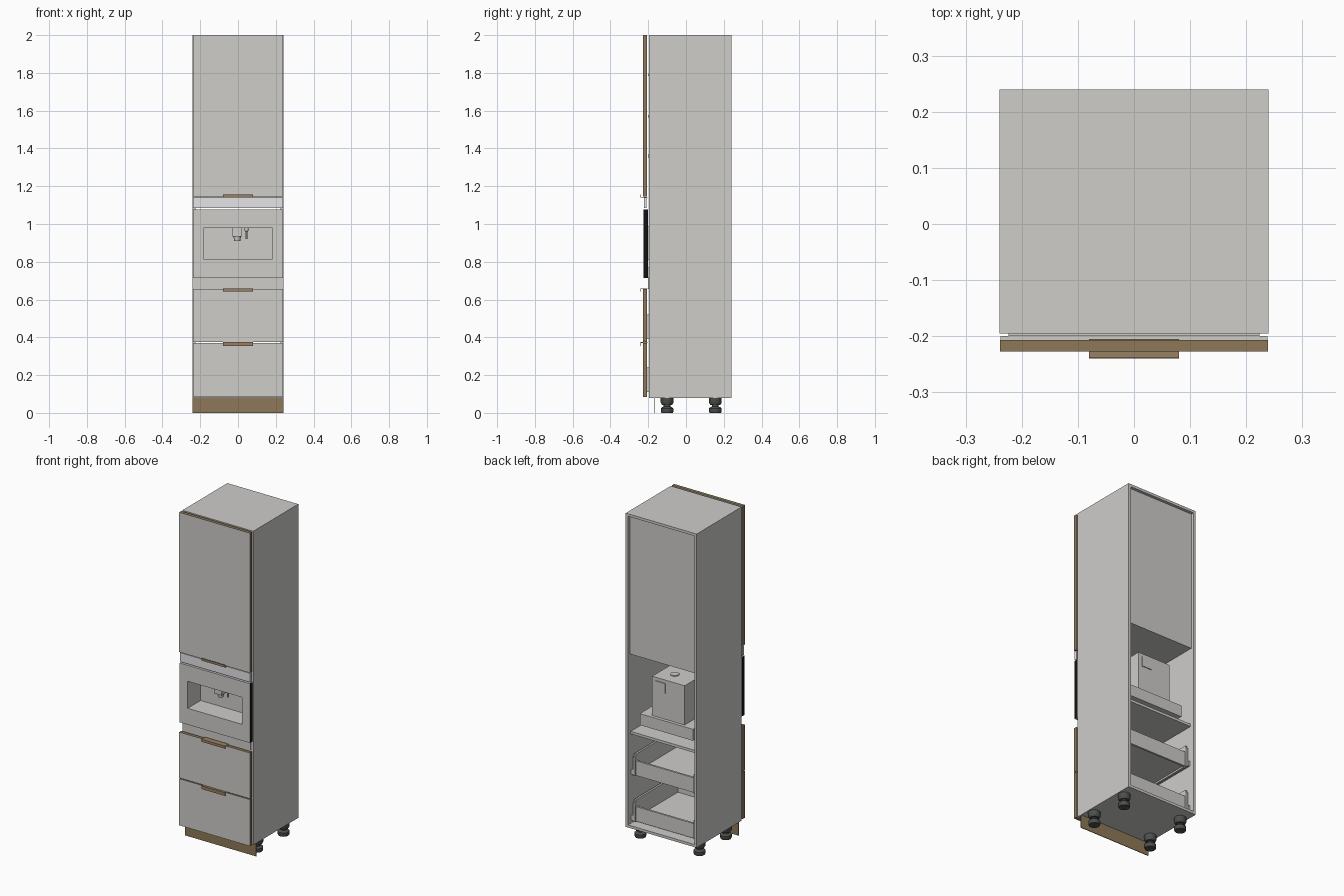
import bpy, bmesh, math

if "Cube" in bpy.data.objects:
    bpy.data.objects.remove(bpy.data.objects["Cube"])


def mat(name, rgb):
    m = bpy.data.materials.new(name)
    m.diffuse_color = (*rgb, 1)
    m.use_nodes = True
    m.node_tree.nodes["Principled BSDF"].inputs["Base Color"].default_value = m.diffuse_color
    return m


GREY = mat("light grey", (0.62, 0.61, 0.59))
WOOD = mat("wood edge brown", (0.27, 0.19, 0.095))
BRONZE = mat("handle bronze", (0.32, 0.22, 0.13))
DARK = mat("foot dark grey", (0.075, 0.08, 0.075))
BLACK = mat("black trim", (0.006, 0.006, 0.006))
WHITE = mat("white", (0.88, 0.88, 0.9))


def finish(name, bm, *mats):
    me = bpy.data.meshes.new(name)
    bmesh.ops.recalc_face_normals(bm, faces=bm.faces)
    bm.to_mesh(me)
    bm.free()
    for m in mats:
        me.materials.append(m)
    ob = bpy.data.objects.new(name, me)
    bpy.context.collection.objects.link(ob)
    return ob


def add_box(bm, x0, x1, y0, y1, z0, z1):
    vs = bmesh.ops.create_cube(bm, size=1)["verts"]
    for v in vs:
        v.co = (x1 if v.co.x > 0 else x0, y1 if v.co.y > 0 else y0, z1 if v.co.z > 0 else z0)


def boxes(name, material, *dims):
    bm = bmesh.new()
    for d in dims:
        add_box(bm, *d)
    return finish(name, bm, material)


def lathe(name, material, x, y, profile, sides=20):
    """Stack of rings from (radius, z) pairs, capped at both ends."""
    bm = bmesh.new()
    rings = [[bm.verts.new((x + r * math.cos(2 * math.pi * i / sides),
                            y + r * math.sin(2 * math.pi * i / sides), z)) for i in range(sides)]
             for r, z in profile]
    for a, b in zip(rings, rings[1:]):
        for i in range(sides):
            j = (i + 1) % sides
            bm.faces.new((a[i], a[j], b[j], b[i]))
    bm.faces.new(rings[0])
    bm.faces.new(rings[-1])
    ob = finish(name, bm, material)
    ob.data.shade_smooth()
    ob.data.set_sharp_from_angle(angle=math.radians(35))
    return ob


def front(name, z0, z1):
    """Grey board with brown edge banding on its four narrow sides."""
    bm = bmesh.new()
    add_box(bm, -0.239, 0.239, -0.227, -0.207, z0, z1)
    bm.normal_update()
    for f in bm.faces:
        f.material_index = 0 if abs(f.normal.y) > 0.5 else 1
    return finish(name, bm, GREY, WOOD)


# Carcass: sides, top, bottom and the two fixed shelves around the niche
T, W, F, B = 0.016, 0.24, -0.195, 0.24
boxes("carcass_sides", GREY, (-W, -W + T, F, B, 0.08, 2), (W - T, W, F, B, 0.08, 2))
for name, z in (("carcass_top", 2 - T), ("carcass_bottom", 0.08),
                ("niche_ceiling", 1.135), ("niche_floor", 0.643)):
    boxes(name, GREY, (-W + T, W - T, F, B if z in (0.08, 2 - T) else 0.215, z, z + T))
boxes("upper_back_panel", GREY, (-W + T, W - T, 0.215, 0.222, 1.135, 2 - T))
for i, z in enumerate((1.36, 1.57, 1.79)):
    boxes(f"inner_shelf_{i + 1}", GREY, (-W + T, W - T, -0.2, 0.215, z - 0.007, z + 0.007))

# Door and drawer fronts with edge handles
front("upper_door", 1.145, 2.0)
front("upper_drawer_front", 0.375, 0.655)
front("lower_drawer_front", 0.085, 0.37)
for name, z, lip in (("door_handle", 1.142, 0.013), ("upper_drawer_handle", 0.6575, -0.014),
                     ("lower_drawer_handle", 0.3725, -0.018)):
    boxes(name, BRONZE, (-0.08, 0.08, -0.24, -0.205, z - 0.0015, z + 0.0015),
          (-0.08, 0.08, -0.24, -0.237, min(z, z + lip), max(z, z + lip)))

# Drawer boxes: sides, back, bottom, and runners on the carcass walls
for name, z in (("upper_drawer", 0.39), ("lower_drawer", 0.11)):
    boxes(name + "_box", GREY,
          (-0.212, -0.2, -0.207, 0.2, z, z + 0.13), (0.2, 0.212, -0.207, 0.2, z, z + 0.13),
          (-0.2, 0.2, 0.188, 0.2, z, z + 0.09), (-0.2, 0.2, -0.207, 0.188, z + 0.01, z + 0.022))
    boxes(name + "_runners", GREY,
          *[(s * 0.218 - 0.006, s * 0.218 + 0.006, -0.19, 0.21, z + 0.005, z + 0.035) for s in (-1, 1)])
    boxes(name + "_back_brackets", GREY,
          *[(s * 0.205 - 0.007, s * 0.205 + 0.007, 0.2, 0.208, z, z + 0.115) for s in (-1, 1)])

# Filler strips above and below the built-in appliance
boxes("upper_filler", WHITE, (-0.238, 0.238, -0.222, -0.208, 1.085, 1.14))
boxes("lower_filler", GREY, (-0.224, 0.224, -0.2, -0.19, 0.657, 0.72))

# Appliance front plate: four bars around the opening, black outer sides
X, Z0, Z1 = 0.183, 0.815, 0.98
bm = bmesh.new()
for d in ((-0.238, -X, 0.715, 1.078), (X, 0.238, 0.715, 1.078), (-X, X, 0.715, Z0), (-X, X, Z1, 1.078)):
    add_box(bm, d[0], d[1], -0.225, -0.2, d[2], d[3])
bm.normal_update()
for f in bm.faces:
    f.material_index = int(abs(f.normal.x) > 0.5 and abs(f.calc_center_median().x) > 0.23)
finish("appliance_front", bm, GREY, BLACK)

# Recess behind the opening
R = -0.1
boxes("appliance_recess", GREY,
      (-X - 0.006, -X, -0.2, R, Z0 - 0.006, Z1 + 0.006), (X, X + 0.006, -0.2, R, Z0 - 0.006, Z1 + 0.006),
      (-X, X, -0.2, R, Z0 - 0.006, Z0), (-X, X, -0.2, R, Z1, Z1 + 0.006),
      (-X, X, R, R + 0.006, Z0 - 0.006, Z1 + 0.006))

# Appliance body and wide base at the back
boxes("appliance_base", GREY, (-0.18, 0.18, -0.2, 0.19, 0.7, 0.77))
boxes("appliance_body", GREY, (-0.11, 0.11, R + 0.006, 0.17, 0.77, 1.01))
boxes("body_cover_plate", GREY, (0.02, 0.085, 0.17, 0.175, 0.93, 0.99))
lathe("body_top_cap", GREY, 0.02, 0.08, [(0.025, 1.01), (0.025, 1.015)])

# Spout and small side pipe in the recess
boxes("spout_block", GREY, (-0.03, 0.022, -0.19, -0.12, 0.935, Z1))
lathe("spout_nozzle", GREY, -0.004, -0.16, [(0.016, 0.91), (0.02, 0.935)])
lathe("side_pipe", GREY, 0.045, -0.16, [(0.005, 0.92), (0.005, 0.96), (0.01, 0.962), (0.01, Z1)], 12)

# Plinth board and four adjustable feet
boxes("plinth", WOOD, (-W, W, -0.168, -0.164, 0, 0.08))
for x, sx in ((-0.2, "left"), (0.2, "right")):
    for y, sy in ((-0.1, "front"), (0.155, "back")):
        lathe(f"{sy}_{sx}_foot", DARK, x, y,
              [(0.03, 0), (0.033, 0.006), (0.033, 0.024), (0.024, 0.032), (0.018, 0.033),
               (0.018, 0.042), (0.027, 0.043), (0.034, 0.055), (0.034, 0.08)])
